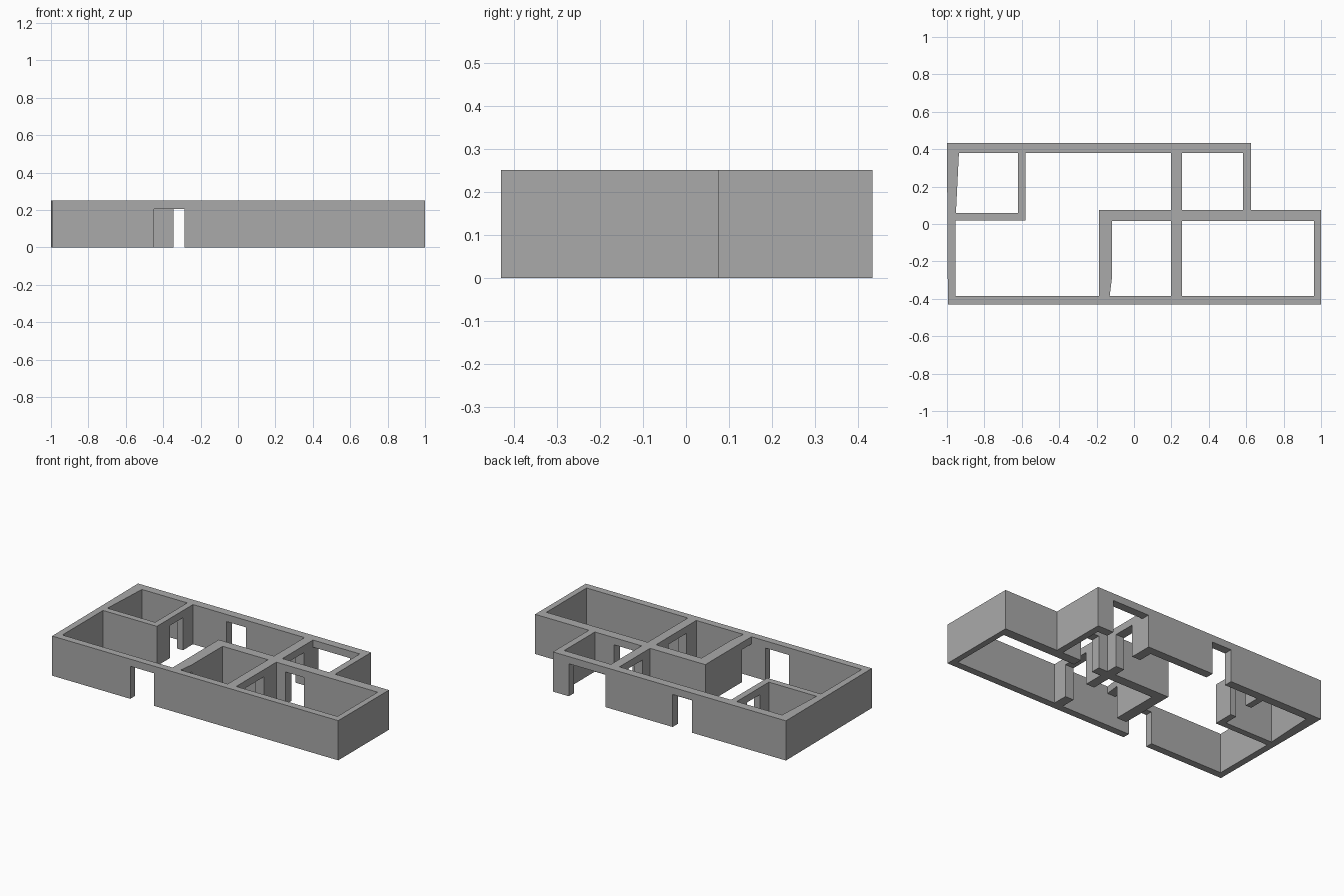
import bpy
import bmesh

cube = bpy.data.objects.get("Cube")
if cube:
    bpy.data.objects.remove(cube, do_unlink=True)

WALL_TOP = 0.25
DOOR_TOP = 0.205

wall_grey = bpy.data.materials.new("wall_grey")
wall_grey.use_nodes = True
GREY = (0.4, 0.4, 0.4, 1.0)
wall_grey.diffuse_color = GREY
wall_grey.node_tree.nodes["Principled BSDF"].inputs["Base Color"].default_value = GREY


def prisms(name, outlines, bottom, top):
    """One object made of upright prisms, one per floor outline."""
    bm = bmesh.new()
    for outline in outlines:
        base = bm.faces.new([bm.verts.new((x, y, bottom)) for x, y in outline])
        moved = bmesh.ops.extrude_face_region(bm, geom=[base])["geom"]
        lifted = [v for v in moved if isinstance(v, bmesh.types.BMVert)]
        bmesh.ops.translate(bm, verts=lifted, vec=(0, 0, top - bottom))
    bmesh.ops.recalc_face_normals(bm, faces=bm.faces)
    mesh = bpy.data.meshes.new(name)
    bm.to_mesh(mesh)
    bm.free()
    mesh.materials.append(wall_grey)
    obj = bpy.data.objects.new(name, mesh)
    bpy.context.collection.objects.link(obj)
    return obj


def rect(x0, x1, y0, y1):
    return [(x0, y0), (x1, y0), (x1, y1), (x0, y1)]


# Outer footprint of the house
footprint = [(-0.995, -0.43), (1, -0.43), (1, 0.075), (0.625, 0.075),
             (0.625, 0.433), (-1, 0.433)]
walls = prisms("house_walls", [footprint], 0, WALL_TOP)

# Rooms hollowed out of the footprint
corner_room = [(-0.952, 0.06), (-0.62, 0.06), (-0.62, 0.38), (-0.936, 0.38)]
living_room = [(-0.955, -0.385), (-0.187, -0.385), (-0.187, 0.075), (0.198, 0.075),
               (0.198, 0.38), (-0.58, 0.38), (-0.58, 0.02), (-0.955, 0.02)]
hall = [(-0.13, -0.385), (0.198, -0.385), (0.198, 0.015), (-0.118, 0.015),
        (-0.118, -0.29)]
side_room = rect(0.257, 0.963, -0.385, 0.015)
back_room = rect(0.257, 0.583, 0.075, 0.38)
rooms = prisms("room_cutter",
               [corner_room, living_room, hall, side_room, back_room], -0.1, 0.4)

# Doorways through the outer and inner walls, leaving lintels above
doorways = prisms("doorway_cutter", [
    rect(-0.45, -0.285, -0.5, -0.35),     # front door
    rect(-0.12, 0.195, -0.5, -0.35),      # wide front opening
    rect(-0.345, -0.21, 0.35, 0.5),       # back door
    rect(0.257, 0.514, 0.35, 0.5),        # wide back opening
    rect(-0.65, -0.55, 0.15, 0.28),       # corner room door
    rect(-0.21, -0.09, -0.385, -0.29),    # living room to hall
    rect(0.17, 0.28, -0.29, -0.11),       # hall to side room
    rect(0.17, 0.28, 0.15, 0.29),         # living room to back room
    rect(0.32, 0.45, 0.0, 0.1),           # side room to back room
], -0.1, DOOR_TOP)

for cutter in (rooms, doorways):
    cut = walls.modifiers.new(cutter.name, "BOOLEAN")
    cut.operation = "DIFFERENCE"
    cut.solver = "EXACT"
    cut.object = cutter

# Bake the cuts and drop the cutters
bpy.context.view_layer.update()
graph = bpy.context.evaluated_depsgraph_get()
cut_mesh = bpy.data.meshes.new_from_object(walls.evaluated_get(graph))
walls.modifiers.clear()
walls.data = cut_mesh
cut_mesh.name = "house_walls"
for cutter in (rooms, doorways):
    bpy.data.objects.remove(cutter, do_unlink=True)
